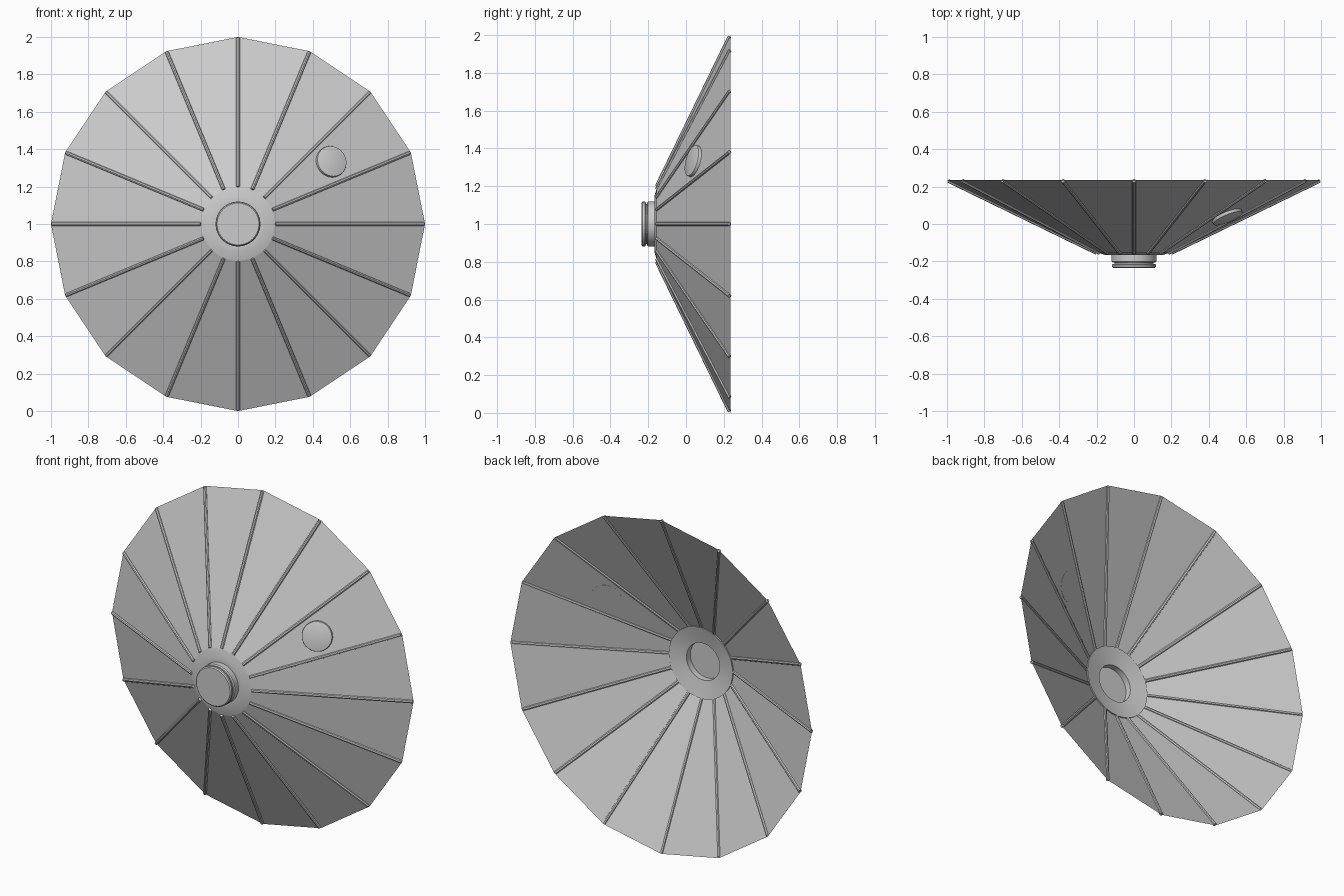
import bpy, bmesh
from math import sin, cos, pi
from mathutils import Vector

if "Cube" in bpy.data.objects:
    bpy.data.objects.remove(bpy.data.objects["Cube"])

SIDES = 16
CENTRE = Vector((0, 0, 1))
RIM_R, RIM_Y = 1.0, 0.235
HUB_R, HUB_Y = 0.2, -0.155


def polar(r, y, a):
    return CENTRE + Vector((r * cos(a), y, r * sin(a)))


def make_object(name, bm, smooth=False):
    bmesh.ops.recalc_face_normals(bm, faces=bm.faces)
    mesh = bpy.data.meshes.new(name)
    bm.to_mesh(mesh)
    bm.free()
    ob = bpy.data.objects.new(name, mesh)
    bpy.context.collection.objects.link(ob)
    if smooth:
        bpy.ops.object.select_all(action='DESELECT')
        bpy.context.view_layer.objects.active = ob
        ob.select_set(True)
        bpy.ops.object.shade_smooth_by_angle(angle=pi / 5)
    return ob


def lathe(name, profile, steps, cap_end=False, smooth=False):
    """Spin an (r, y) profile about the dish axis."""
    bm = bmesh.new()
    rings = [[bm.verts.new(polar(r, y, 2 * pi * i / steps)) for i in range(steps)]
             for r, y in profile]
    for a, b in zip(rings, rings[1:]):
        for i in range(steps):
            j = (i + 1) % steps
            bm.faces.new((a[i], a[j], b[j], b[i]))
    if cap_end:
        bm.faces.new(rings[-1])
    return make_object(name, bm, smooth)


def rod(name, start, end, radius, segments, bevel=0.0):
    """Closed cylinder between two points."""
    axis = end - start
    bm = bmesh.new()
    bmesh.ops.create_cone(bm, cap_ends=True, segments=segments, radius1=radius,
                          radius2=radius, depth=axis.length)
    if bevel:
        top = [e for e in bm.edges if all(v.co.z > 0 for v in e.verts)]
        bmesh.ops.bevel(bm, geom=top, offset=bevel, segments=2, profile=0.5, affect='EDGES')
    rot = axis.to_track_quat('Z', 'Y').to_matrix()
    for v in bm.verts:
        v.co = rot @ v.co + (start + end) / 2
    return make_object(name, bm, True)


# Faceted dish panels
lathe("dish_panels", [(RIM_R, RIM_Y), (HUB_R, HUB_Y)], SIDES)

# Ribs along every panel seam
for i in range(SIDES):
    a = 2 * pi * i / SIDES
    rod(f"rib_{i + 1}", polar(HUB_R, HUB_Y, a), polar(0.994, 0.231, a), 0.01, 8)

# Hub: conical collar and grooved cap, hollow at the back
lathe("hub", [(0.212, -0.139), (0.212, -0.147), (0.15, -0.167), (0.12, -0.167),
              (0.12, -0.2), (0.114, -0.206), (0.105, -0.206), (0.105, -0.213),
              (0.114, -0.213), (0.118, -0.218), (0.118, -0.229), (0.112, -0.235)],
      40, cap_end=True, smooth=True)
lathe("hub_back", [(0.212, -0.139), (0.135, -0.157), (0.11, -0.162), (0.11, -0.198)],
      40, cap_end=True, smooth=True)

# Round disc mounted flat on one panel
a = 1.5 * 2 * pi / SIDES
slope = (RIM_Y - HUB_Y) / ((RIM_R - HUB_R) * cos(pi / SIDES))
r = 0.597
base = polar(r, RIM_Y - (RIM_R * cos(pi / SIDES) - r) * slope, a)
normal = Vector((slope * cos(a), -1, slope * sin(a))).normalized()
rod("panel_disc", base - normal * 0.001, base + normal * 0.018, 0.085, 32, bevel=0.006)
